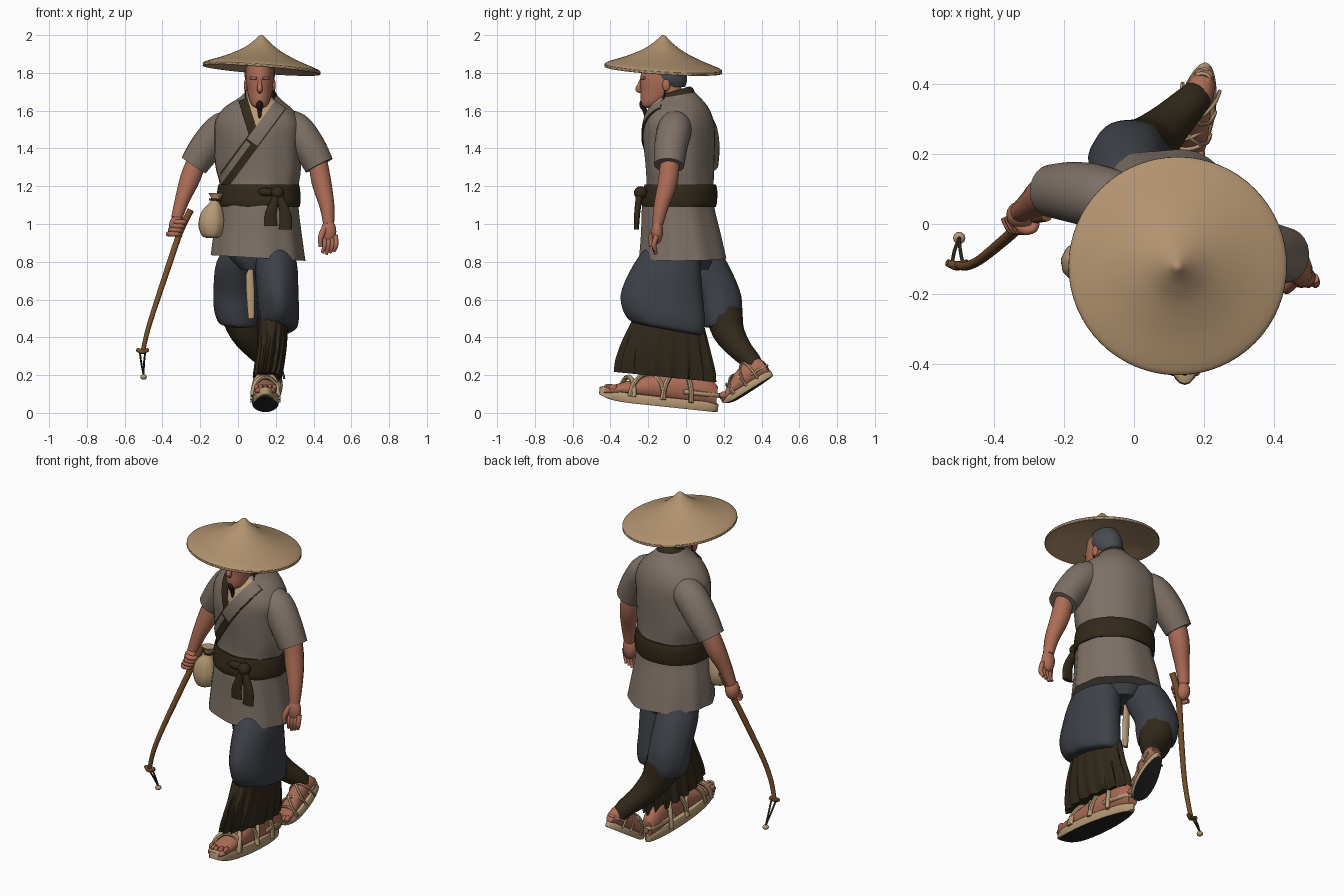
import bpy
import bmesh
from math import sin, cos, pi, radians
from mathutils import Vector, Matrix

cube = bpy.data.objects.get("Cube")
if cube:
    bpy.data.objects.remove(cube)


def material(name, code):
    # Convert a display colour to linear values
    rgb = [(c / 255) ** 2.2 for c in bytes.fromhex(code)]
    mat = bpy.data.materials.new(name)
    mat.use_nodes = True
    mat.diffuse_color = (*rgb, 1)
    mat.node_tree.nodes["Principled BSDF"].inputs["Base Color"].default_value = (*rgb, 1)
    return mat


STRAW = material("hat straw", "B0916F")
ROBE = material("robe grey brown", "7C7066")
PANTS = material("trouser slate", "404349")
DARK = material("dark cloth", "352D20")
SKIN = material("skin", "AB6C57")
LINEN = material("linen", "B59975")
WOOD = material("wood", "75502F")
SOLE = material("sole black", "2A2A2D")
HAIR = material("hair grey", "4A4D50")
BEARD = material("beard brown", "2B2019")
parts = []


def skin(name, rings, mat, end_mat=None):
    """Bridge rings of points into a capped solid; end_mat colours the first cap."""
    bm = bmesh.new()
    loops = [[bm.verts.new(p) for p in r] for r in rings]
    count = len(loops[0])
    for a, b in zip(loops, loops[1:]):
        for i in range(count):
            j = (i + 1) % count
            bm.faces.new((a[i], a[j], b[j], b[i]))
    first = bm.faces.new(loops[0])
    bm.faces.new(loops[-1])
    first.material_index = 1 if end_mat else 0
    bmesh.ops.recalc_face_normals(bm, faces=bm.faces)
    mesh = bpy.data.meshes.new(name)
    bm.to_mesh(mesh)
    bm.free()
    for m in filter(None, (mat, end_mat)):
        mesh.materials.append(m)
    ob = bpy.data.objects.new(name, mesh)
    bpy.context.scene.collection.objects.link(ob)
    parts.append(ob)
    return ob


def smooth(rows, steps):
    """Catmull-Rom interpolation through rows of equal length."""
    padded = [rows[0], *rows, rows[-1]]
    out = []
    for quad in zip(padded, padded[1:], padded[2:], padded[3:]):
        for t in (k / steps for k in range(steps)):
            out.append([b + t / 2 * (c - a + t * (2 * a - 5 * b + 4 * c - d + t * (3 * (b - c) + d - a)))
                        for a, b, c, d in zip(*quad)])
    return out + [rows[-1]]


def loft(name, rows, mat, yaw=0, tilt=(0, 0), ripple=0, folds=9, seg=40, steps=4):
    """Stack ellipses given as (x, y, z, rx, ry); ripple fades towards the last row."""
    rings = []
    levels = smooth(rows, steps)
    for k, (x, y, z, rx, ry) in enumerate(levels):
        amp = ripple * (1 - k / len(levels))
        ring = []
        for i in range(seg):
            a = 2 * pi * i / seg
            f = 1 + amp * sin(folds * a + sin(2 * a))
            u, v = rx * f * cos(a), ry * f * sin(a)
            dx, dy = u * cos(yaw) - v * sin(yaw), u * sin(yaw) + v * cos(yaw)
            ring.append((x + dx, y + dy, z + tilt[0] * dx + tilt[1] * dy))
        rings.append(ring)
    return skin(name, rings, mat)


def tube(name, rows, mat, seg=12, steps=4):
    """Round limb through (x, y, z, radius) rows."""
    path = smooth(rows, steps)
    pts = [Vector(p[:3]) for p in path]
    last, side, rings = None, None, []
    for i, p in enumerate(pts):
        t = (pts[min(i + 1, len(pts) - 1)] - pts[max(i - 1, 0)]).normalized()
        side = t.orthogonal().normalized() if last is None else last.rotation_difference(t) @ side
        last, up = t, t.cross(side)
        rings.append([p + path[i][3] * (side * cos(2 * pi * k / seg) + up * sin(2 * pi * k / seg))
                      for k in range(seg)])
    return skin(name, rings, mat)


def blob(name, at, size, mat):
    x, y, z = at
    rows = [(x, y, z - size[2] * cos(pi * k / 10), size[0] * sin(pi * k / 10) + .0005,
             size[1] * sin(pi * k / 10) + .0005) for k in range(11)]
    return loft(name, rows, mat, seg=20, steps=1)


# Tunic, turned so that the right shoulder is set back
TURN = radians(-18)
tunic = loft("tunic", [(.105, -.015, .82, .25, .228), (.105, -.025, .95, .233, .208), (.11, -.04, 1.1, .21, .188),
                       (.11, -.03, 1.2, .21, .175), (.105, -.03, 1.3, .23, .175), (.105, -.035, 1.45, .233, .185),
                       (.11, -.035, 1.54, .232, .178), (.115, -.035, 1.61, .185, .155), (.12, -.035, 1.66, .115, .12),
                       (.12, -.035, 1.7, .075, .08)], ROBE, TURN, tilt=(-.06, 0), ripple=.025)
loft("belt", [(.11, -.035, 1.09, .217, .192), (.11, -.035, 1.12, .224, .198), (.11, -.03, 1.18, .222, .193),
              (.11, -.03, 1.21, .216, .185)], DARK, TURN, ripple=.01)
blob("belt_knot", (.21, -.24, 1.165), (.035, .035, .035), DARK)
for end, low in ((.175, .99), (.25, .97)):
    loft("belt_tail", [(end, -.262, low, .035, .012), (end, -.258, 1.06, .03, .016), (.21, -.245, 1.17, .018, .018)], DARK)
blob("belt_loop", (.15, -.235, 1.17), (.045, .022, .022), DARK)

# Strips of cloth that lie on the front of the tunic
bpy.context.view_layer.update()
body = tunic.evaluated_get(bpy.context.evaluated_depsgraph_get())


def on_chest(x, z):
    ok, hit, _, _ = body.ray_cast(Vector((x, -1, z)), Vector((0, 1, 0)))
    return hit if ok else body.closest_point_on_mesh(Vector((x, -.1, z)))[1]


def strip(name, start, end, width, mat, lift=.008):
    a, b = Vector(start), Vector(end)
    across = Vector((a.y - b.y, b.x - a.x)).normalized() * width / 2
    rings = []
    for i in range(25):
        mid = a.lerp(b, i / 24)
        hits = [on_chest(*(mid + across * s / 3)) for s in range(-3, 4)]
        rings.append([h + Vector((0, -lift, 0)) for h in hits] + [h + Vector((0, .01, 0)) for h in reversed(hits)])
    return skin(name, rings, mat)


strip("neck_opening", (.12, 1.67), (.11, 1.56), .07, SKIN, .003)
strip("inner_collar_right", (.06, 1.67), (.115, 1.51), .04, LINEN, .006)
strip("inner_collar_left", (.18, 1.66), (.08, 1.49), .04, LINEN, .007)
strip("collar_right", (.025, 1.66), (.09, 1.45), .05, DARK, .008)
strip("lapel_edge", (.225, 1.635), (-.09, 1.21), .08, DARK, .007)
strip("lapel", (.225, 1.635), (.075, 1.433), .066, ROBE, .01)
strip("lapel_lower", (.055, 1.432), (-.1, 1.222), .03, ROBE, .01)
loft("back_collar", [(.12, -.05, 1.66, .095, .1), (.12, -.055, 1.69, .083, .092), (.12, -.06, 1.705, .07, .08)],
     DARK, tilt=(0, .3))

# Arms with short sleeves
tube("right_sleeve", [(.02, .03, 1.53, .07), (-.075, .07, 1.505, .09), (-.165, .09, 1.41, .088), (-.235, .095, 1.31, .076)], ROBE, 24)
tube("left_sleeve", [(.22, -.05, 1.53, .07), (.3, -.06, 1.505, .09), (.375, -.08, 1.41, .088), (.43, -.09, 1.31, .08)], ROBE, 24)
tube("right_arm", [(-.2, .1, 1.38, .05), (-.25, .085, 1.25, .055), (-.295, .055, 1.13, .04), (-.325, .035, 1.03, .03)], SKIN)
tube("left_arm", [(.415, -.08, 1.38, .05), (.44, -.095, 1.23, .054), (.47, -.13, 1.1, .041), (.48, -.15, 1.0, .03)], SKIN)
blob("right_palm", (-.325, .025, .99), (.04, .04, .055), SKIN)
blob("left_palm", (.48, -.152, .96), (.04, .03, .065), SKIN)
for i in range(4):
    z = 1.01 - .021 * i
    x = -.295 - .01 * i
    tube("right_finger", [(x - .045, .02, z, .013), (x - .025, -.015, z, .014), (x + .008, -.012, z, .013), (x + .015, .02, z, .011)], SKIN)
    x = .455 + .02 * i
    tube("left_finger", [(x, -.155, .94, .014), (x + .004, -.17, .89, .013), (x - .008, -.16, .84 + .008 * abs(i - 1), .009)], SKIN)
tube("left_thumb", [(.46, -.16, .98, .018), (.438, -.185, .93, .015), (.437, -.185, .88, .01)], SKIN)

# Head, hair and face
tube("neck", [(.12, -.04, 1.6, .062), (.12, -.07, 1.68, .058), (.115, -.1, 1.75, .06)], SKIN, 20)
loft("head", [(.115, -.2, 1.615, .02, .02), (.115, -.19, 1.628, .04, .045), (.115, -.165, 1.66, .056, .076),
              (.115, -.14, 1.71, .067, .1), (.115, -.135, 1.77, .073, .107), (.115, -.13, 1.84, .068, .1)], SKIN)
loft("hair", [(.115, -.06, 1.725, .055, .055), (.115, -.085, 1.76, .076, .09), (.115, -.095, 1.81, .079, .095),
              (.115, -.11, 1.87, .06, .08)], HAIR)
tube("nose", [(.115, -.235, 1.765, .009), (.115, -.246, 1.735, .012), (.115, -.252, 1.712, .016), (.115, -.23, 1.702, .009)], SKIN)
tube("goatee", [(.115, -.228, 1.65, .014), (.115, -.23, 1.63, .018), (.115, -.218, 1.6, .012), (.115, -.212, 1.55, .006)], BEARD)
for s in (-1, 1):
    blob("ear", (.115 + s * .073, -.105, 1.735), (.011, .02, .032), SKIN)
    tube("moustache", [(.115, -.238, 1.69, .004), (.115 + s * .025, -.228, 1.682, .004), (.115 + s * .034, -.218, 1.66, .002)], BEARD)
    tube("brow", [(.115 + s * .015, -.238, 1.77, .008), (.115 + s * .05, -.218, 1.773, .007)], SKIN)
    tube("ear_cord", [(.115 + s * .076, -.11, 1.71, .004), (.115 + s * .074, -.12, 1.65, .003)], BEARD)

# Wide hat with a thick rim
TILT = (-.075, -.06)
loft("hat", [(.125, -.12, 1.88, .06, .06), (.125, -.12, 1.85, .19, .19), (.125, -.12, 1.815, .3, .3), (.125, -.12, 1.823, .31, .31),
             (.125, -.12, 1.838, .3, .3), (.125, -.12, 1.875, .2, .2), (.125, -.12, 1.917, .11, .11),
             (.125, -.12, 1.953, .058, .058), (.125, -.12, 1.98, .028, .028), (.125, -.12, 1.996, .012, .012),
             (.125, -.12, 2.0, .002, .002)], STRAW, tilt=TILT, seg=64)
rim = [(.125 + .303 * cos(a), -.12 + .303 * sin(a), 1.825 + .303 * (TILT[0] * cos(a) + TILT[1] * sin(a)), .009)
       for a in (2 * pi * k / 48 for k in range(49))]
tube("hat_rim", rim, STRAW, 8, 1)

# Baggy trousers and gaiters
loft("left_trouser", [(.205, -.09, .44, .075, .15), (.21, -.1, .455, .1, .195), (.215, -.115, .52, .108, .22),
                      (.21, -.12, .62, .11, .215), (.2, -.085, .8, .11, .163), (.18, -.03, .93, .07, .1)],
     PANTS, tilt=(0, -.18), ripple=.03, folds=7)
loft("right_trouser", [(.015, .19, .46, .07, .08), (0, .19, .475, .1, .1), (-.01, .185, .54, .115, .115),
                       (-.015, .165, .64, .115, .12), (-.005, .085, .8, .108, .125), (.04, .02, .93, .07, .1)],
     PANTS, tilt=(0, .1), ripple=.03, folds=7)
loft("seat", [(.1, 0, .76, .08, .12), (.1, 0, .85, .17, .15), (.1, 0, .98, .16, .12)], PANTS, TURN)
loft("left_gaiter", [(.155, -.11, .19, .07, .245), (.165, -.11, .25, .074, .248), (.18, -.105, .36, .076, .225),
                     (.185, -.09, .5, .08, .18)], DARK, tilt=(0, -.1), ripple=.12, folds=16, seg=96)
tube("right_gaiter", [(.005, .2, .53, .1), (.04, .225, .43, .085), (.1, .285, .34, .064), (.165, .35, .27, .05),
                      (.18, .365, .23, .046)], DARK, 24)
loft("hanging_cloth", [(.07, .01, .5, .016, .01), (.065, .01, .65, .022, .012), (.06, .01, .82, .016, .01)], LINEN)


def sandal(side, at, yaw, pitch, size, strap):
    """Foot on a straw sandal, toes to -y; unit length before scaling."""
    place = (Matrix.Translation(at) @ Matrix.Rotation(radians(yaw), 4, 'Z')
             @ Matrix.Rotation(radians(pitch), 4, 'X') @ Matrix.Diagonal((*size, 1)))

    def outline(z, grow):
        angles = [2 * pi * k / 36 for k in range(36)]
        return [place @ Vector((grow * cos(a) * (.46 - .08 * sin(a)), grow * .5 * sin(a), z + .14 * max(0, -sin(a)) ** 6))
                for a in angles]
    skin(side + "_sole", [outline(0, .96), outline(.03, 1), outline(.24, 1), outline(.28, .95)], LINEN, SOLE)
    rows = smooth([(-.46, .26, .34), (-.4, .38, .46), (-.2, .41, .74), (0, .38, .98), (.2, .34, 1.1),
                   (.38, .33, 1.05), (.48, .22, .75)], 3)
    skin(side + "_foot", [[place @ Vector((w * cos(a), y, .18 + (h - .18) * (.5 + .5 * sin(a))))
                           for a in (2 * pi * k / 24 for k in range(24))] for y, w, h in rows], SKIN)
    for i in range(5):
        toe = place @ Vector((-.32 + .16 * i, -.43 + .02 * abs(i - 2), .4))
        blob(side + "_toe", toe, (.012, .022, .018), SKIN)
    # Crossing straw straps and a heel loop
    for y, skew, h in ((-.27, .06, .72), (-.1, .14, .88), (-.1, -.14, .88), (.15, .12, 1.08), (.15, -.12, 1.08)):
        arc = [place @ Vector((.45 * cos(a), y + skew * cos(a), .2 + (h - .16) * sin(a)))
               for a in (pi * k / 8 for k in range(9))]
        tube(side + "_strap", [(*p, strap) for p in arc], LINEN, 8, 2)
    loop = [place @ Vector((.37 * cos(a), .2 + .3 * sin(a), .5)) for a in (pi * k / 8 for k in range(9))]
    tube(side + "_heel_loop", [(*p, strap) for p in loop], LINEN, 8, 2)


sandal("left", (.145, -.148, .036), 0, -6, (.15, .635, .18), .013)
sandal("right", (.18, .335, .115), -12, 32, (.12, .31, .13), .006)

# Money pouch
loft("pouch", [(-.14, -.11, .925, .02, .02), (-.14, -.11, .94, .052, .048), (-.14, -.11, 1.0, .069, .062),
               (-.135, -.11, 1.07, .055, .05), (-.12, -.11, 1.125, .022, .022), (-.115, -.11, 1.165, .042, .035)],
     LINEN, ripple=.03)
tube("pouch_cord", [(-.15, -.11, 1.13, .006), (-.12, -.138, 1.13, .006), (-.09, -.11, 1.13, .006), (-.05, -.1, 1.2, .006)], DARK)

# Bent walking stick with a hanging charm
tube("stick", [(-.25, .025, 1.075, .018), (-.305, .01, .96, .017), (-.37, -.045, .77, .016), (-.44, -.102, .56, .014),
               (-.48, -.12, .43, .013), (-.505, -.117, .32, .012)], WOOD)
tube("stick_cross", [(-.535, -.11, .335, .01), (-.505, -.12, .325, .014), (-.475, -.11, .335, .01)], WOOD)
for s in (-1, 1):
    tube("charm_cord", [(-.505 + s * .015, -.11, .33, .005), (-.505 + s * .008, -.075, .27, .005), (-.5, -.04, .2, .005)], DARK)
blob("charm", (-.5, -.04, .19), (.017, .017, .014), LINEN)

bpy.ops.object.select_all(action='DESELECT')
for ob in parts:
    ob.select_set(True)
bpy.context.view_layer.objects.active = tunic
bpy.ops.object.shade_smooth_by_angle(angle=radians(45))
